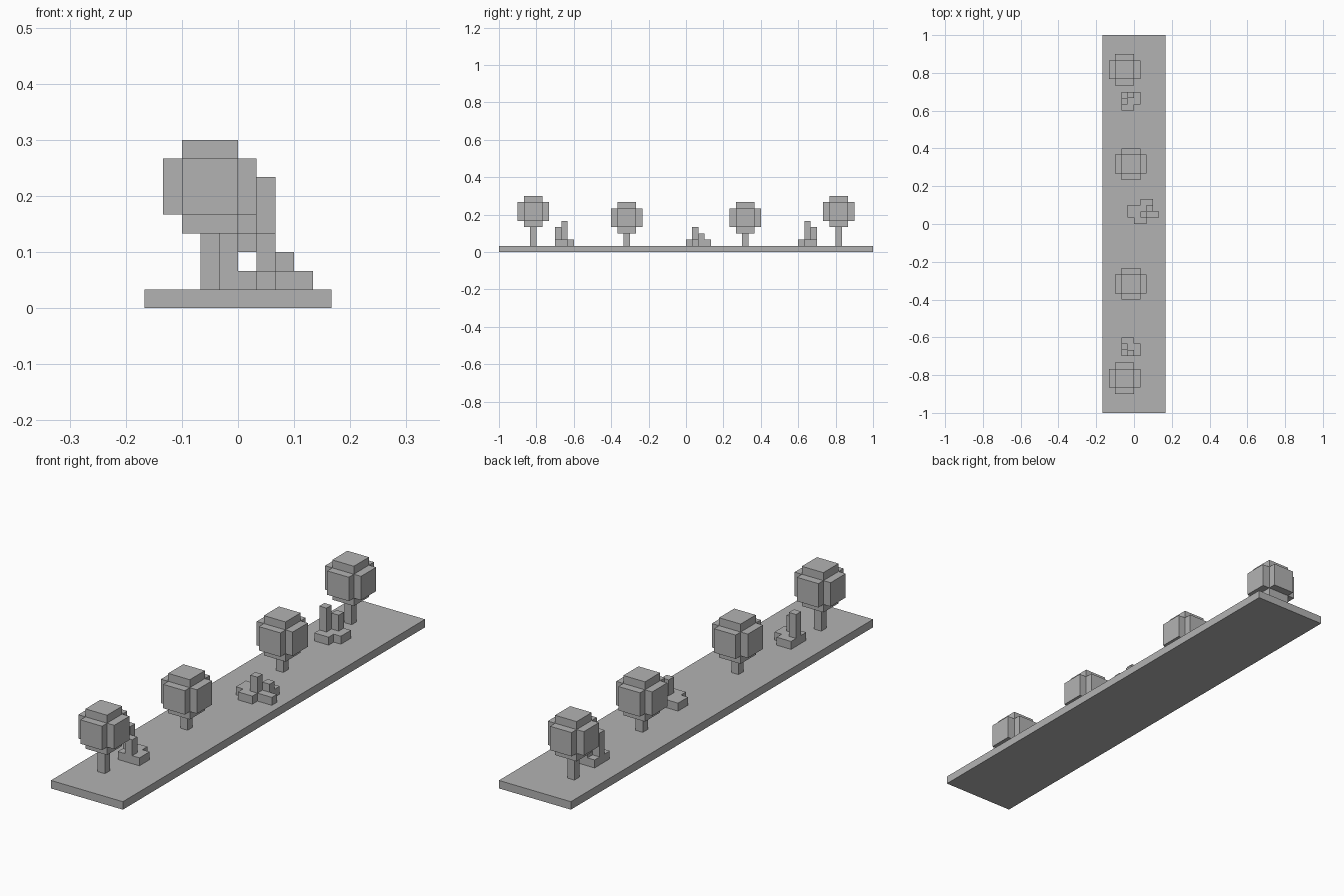
import bpy
import bmesh

if "Cube" in bpy.data.objects:
    bpy.data.objects.remove(bpy.data.objects["Cube"], do_unlink=True)

U = 1 / 30  # size of one block

stone = bpy.data.materials.new("plain grey")
stone.use_nodes = True
GREY = (0.45, 0.45, 0.45, 1)
stone.diffuse_color = GREY
stone.node_tree.nodes["Principled BSDF"].inputs["Base Color"].default_value = GREY


def blocks(name, boxes, origin=(0, 0, 0), flip_y=1):
    """One object from boxes given as (low corner, size) in block units."""
    bm = bmesh.new()
    for low, size in boxes:
        verts = bmesh.ops.create_cube(bm, size=1)["verts"]
        for v in verts:
            p = [(v.co[i] + 0.5) * size[i] + low[i] + origin[i] for i in range(3)]
            p[1] *= flip_y
            v.co = [c * U for c in p]
    bmesh.ops.recalc_face_normals(bm, faces=bm.faces)
    mesh = bpy.data.meshes.new(name)
    bm.to_mesh(mesh)
    bm.free()
    mesh.materials.append(stone)
    obj = bpy.data.objects.new(name, mesh)
    bpy.context.collection.objects.link(obj)


def tree(name, x, y, trunk, side):
    """Square trunk with a crown of three crossed boxes."""
    blocks(name + "_trunk", [((2, 2, 0), (1, 1, trunk))], (x, y, 1), side)
    crown = [((1, 1, 0), (3, 3, 5)),
             ((0, 1, 1), (5, 3, 3)),
             ((1, 0, 1), (3, 5, 3))]
    blocks(name + "_crown", crown, (x, y, 1 + trunk), side)


# Ground slab
blocks("ground_slab", [((-5, -30, 0), (10, 60, 1))])

# Trees and stepped shrubs, mirrored front to back
end_shrub = [((0, 0, 0), (2, 1, 1)),   # low front step
             ((0, 1, 0), (3, 2, 1)),   # low rear step
             ((0, 1, 1), (1, 1, 3)),   # tall stem
             ((1, 2, 1), (1, 1, 2))]   # short stem
for side, label in ((-1, "front"), (1, "back")):
    tree(label + "_end_tree", -4, 22, 3, side)
    tree(label + "_inner_tree", -3, 7, 2, side)
    blocks(label + "_shrub", end_shrub, (-2, 18, 1), side)

# Middle shrub
middle_shrub = [((0, 1, 0), (2, 2, 1)),
                ((1, 0, 0), (2, 1, 1)),
                ((2, 1, 0), (2, 3, 1)),
                ((4, 1, 0), (1, 1, 1)),
                ((2, 1, 1), (1, 1, 2)),
                ((3, 2, 1), (1, 1, 1))]
blocks("middle_shrub", middle_shrub, (-1, 0, 1))
